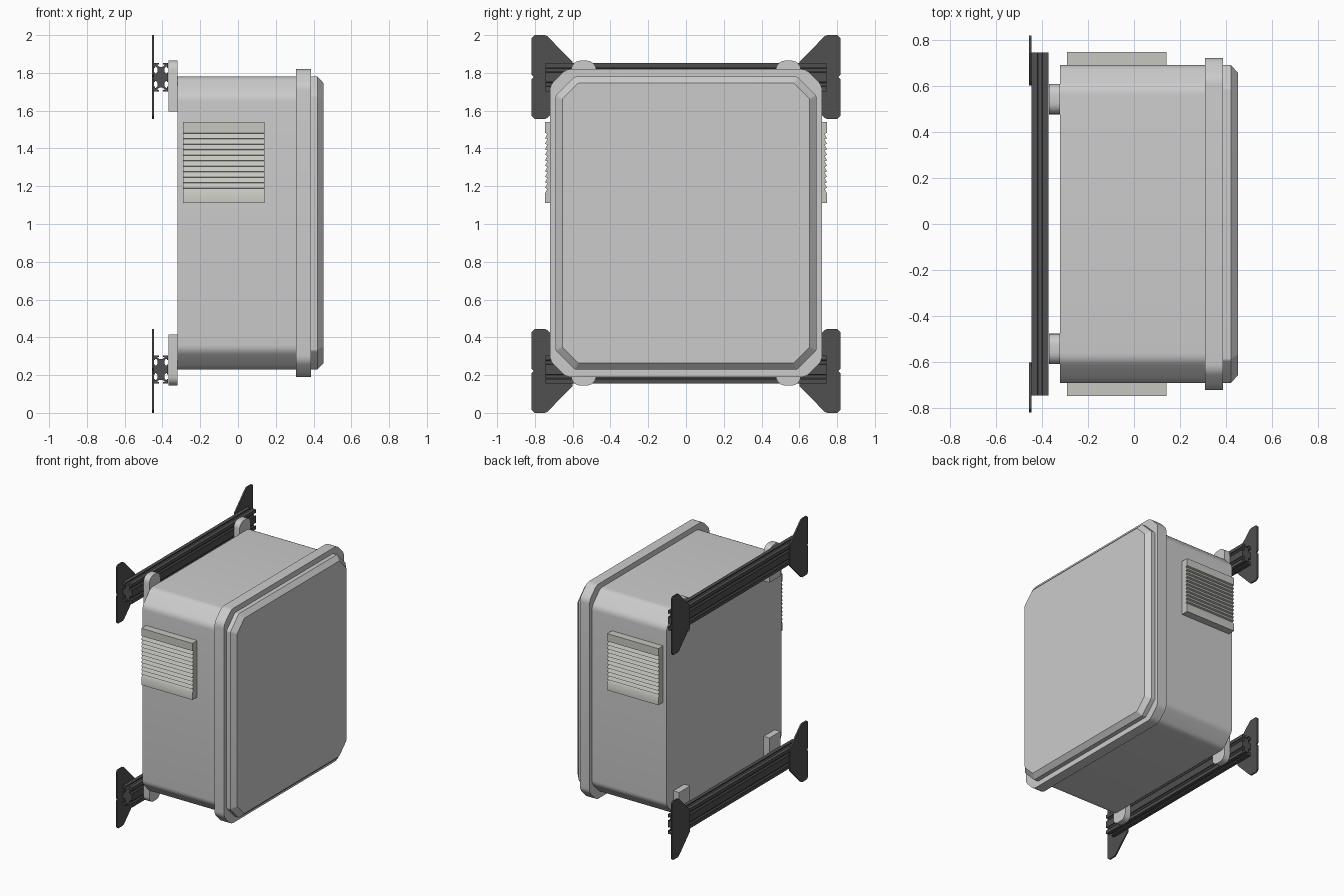
import bpy, bmesh, math
from mathutils import Vector

if "Cube" in bpy.data.objects:
    bpy.data.objects.remove(bpy.data.objects["Cube"])


def material(name, rgb):
    m = bpy.data.materials.new(name)
    m.diffuse_color = (*rgb, 1)
    m.use_nodes = True
    m.node_tree.nodes["Principled BSDF"].inputs["Base Color"].default_value = m.diffuse_color
    return m


DARK = material("dark_metal", (0.08, 0.08, 0.08))
VENT = material("vent_grey", (0.57, 0.57, 0.53))


def loft(name, rings, mat=None):
    """Skin equal-length rings of 3D points and cap both ends."""
    bm = bmesh.new()
    loops = [[bm.verts.new(p) for p in r] for r in rings]
    n = len(loops[0])
    for a, b in zip(loops, loops[1:]):
        for i in range(n):
            j = (i + 1) % n
            bm.faces.new((a[i], a[j], b[j], b[i]))
    bm.faces.new(loops[0])
    bm.faces.new(loops[-1])
    bmesh.ops.recalc_face_normals(bm, faces=bm.faces)
    me = bpy.data.meshes.new(name)
    bm.to_mesh(me)
    bm.free()
    ob = bpy.data.objects.new(name, me)
    bpy.context.collection.objects.link(ob)
    if mat:
        me.materials.append(mat)
    bpy.ops.object.select_all(action='DESELECT')
    ob.select_set(True)
    bpy.context.view_layer.objects.active = ob
    bpy.ops.object.shade_smooth_by_angle(angle=math.radians(30))
    return ob


def cut_rect(x, hy, hz, cut, soft, zc=1.005):
    """Rectangle in the YZ plane with cut, softly blended corners."""
    pts = [(hy, hz - cut), (hy - cut, hz), (cut - hy, hz), (-hy, hz - cut),
           (-hy, cut - hz), (cut - hy, -hz), (hy - cut, -hz), (hy, cut - hz)]
    pts = [Vector(p) for p in pts]
    ring = []
    for i, p in enumerate(pts):
        a = p + (pts[i - 1] - p).normalized() * soft
        b = p + (pts[(i + 1) % 8] - p).normalized() * soft
        for k in range(5):
            t = k / 4
            q = a * (1 - t) ** 2 + p * 2 * t * (1 - t) + b * t * t
            ring.append((x, q.x, zc + q.y))
    return ring


# enclosure box, sealing flange and bevelled lid
loft("enclosure_body", [cut_rect(x, 0.69, 0.775, 0.1, 0.03) for x in (-0.32, 0.31)])
loft("sealing_flange", [cut_rect(x, 0.72, 0.815, 0.085, 0.03) for x in (0.307, 0.387)])
loft("lid", [cut_rect(0.387, 0.69, 0.775, 0.1, 0.008),
             cut_rect(0.42, 0.69, 0.775, 0.1, 0.008),
             cut_rect(0.452, 0.655, 0.742, 0.085, 0.008)])

# louvred side vents: sawtooth profile run along x
prof = [(0.685, 1.54), (0.747, 1.54)]
pitch = 0.32 / 11
for i in range(11):
    z = 1.482 - i * pitch
    prof += [(0.747, z), (0.733, z - 0.004)]
prof += [(0.747, 1.162), (0.747, 1.11), (0.685, 1.11)]
for s, side in ((1, "left"), (-1, "right")):
    loft(f"vent_{side}", [[(x, s * y, z) for y, z in prof] for x in (-0.29, 0.14)], VENT)

# slotted rails: one quadrant of the section mirrored to four
quad = [(.008, .055), (.018, .062), (.018, .067), (.011, .067), (.011, .075),
        (.0375, .075), (.0375, .05), (.031, .05), (.031, .056), (.026, .056),
        (.018, .046), (.018, .03), (.026, .02), (.031, .02), (.031, .026), (.0375, .026)]
half = quad + [(x, -z) for x, z in reversed(quad)]
section = half + [(-x, z) for x, z in reversed(half)]
for zc, level in ((1.777, "upper"), (0.23, "lower")):
    loft(f"{level}_rail", [[(x - 0.4075, y, zc + z) for x, z in section]
                           for y in (-0.745, 0.745)], DARK)

# end plates: tapered outline, mirrored about the middle notch
edge = [(0.6, 0.08), (0.735, 0.217), (0.747, 0.222), (0.802, 0.222),
        (0.817, 0.207), (0.817, 0.012), (0.805, 0.0)]
plate = edge + [(y, -z) for y, z in reversed(edge[:-1])]

# mounting tabs: rounded outer end, square inner end
tab = [(-0.066, -0.135)]
r = 0.05
for a0, c in ((180, -0.016), (90, 0.016)):
    for k in range(7):
        a = math.radians(a0 - 15 * k)
        tab.append((c + r * math.cos(a), 0.135 - r + r * math.sin(a)))
tab.append((0.066, -0.135))

for s, side in ((1, "left"), (-1, "right")):
    for v, level in ((1, "upper"), (-1, "lower")):
        loft(f"{level}_{side}_plate",
             [[(x, s * y, 1 + v * 0.778 + z) for y, z in plate] for x in (-0.455, -0.444)], DARK)
        loft(f"{level}_{side}_tab",
             [[(x, s * (0.542 + y), 1.005 + v * (0.725 + z)) for y, z in tab]
              for x in (-0.368, -0.32)])
